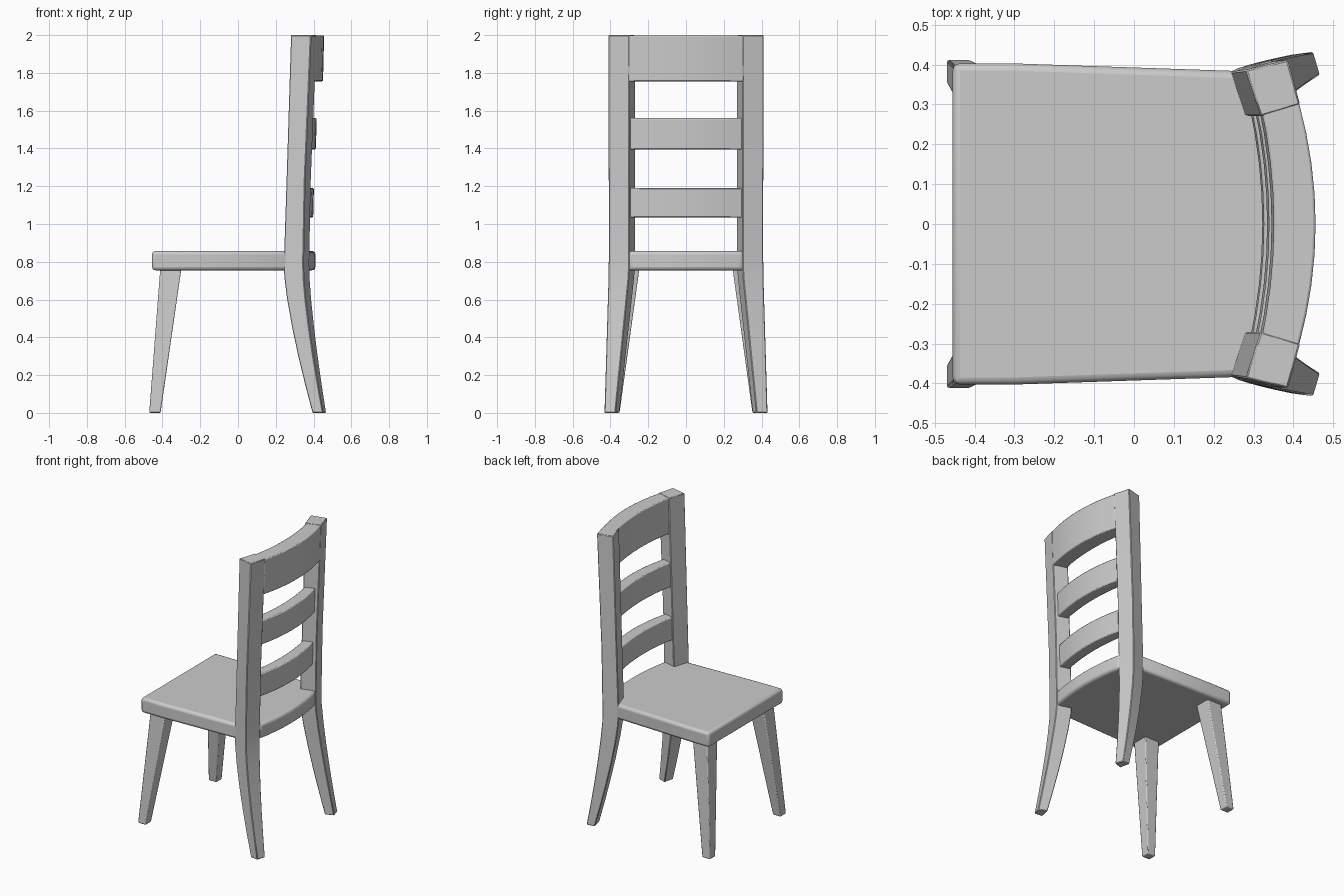
import bpy, bmesh

if "Cube" in bpy.data.objects:
    bpy.data.objects.remove(bpy.data.objects["Cube"])

def finish(name, bm, bevel=0.0, segs=2):
    bmesh.ops.recalc_face_normals(bm, faces=bm.faces)
    me = bpy.data.meshes.new(name)
    bm.to_mesh(me)
    bm.free()
    ob = bpy.data.objects.new(name, me)
    bpy.context.collection.objects.link(ob)
    if bevel:
        m = ob.modifiers.new("bevel", 'BEVEL')
        m.width, m.segments = bevel, segs
        m.limit_method, m.angle_limit = 'ANGLE', 0.7
    bpy.ops.object.select_all(action='DESELECT')
    ob.select_set(True)
    bpy.context.view_layer.objects.active = ob
    bpy.ops.object.shade_smooth_by_angle(angle=0.6)
    return ob

def loft(name, rings, bevel=0.0, segs=2):
    """Skin closed rings of equal length and cap both ends."""
    bm = bmesh.new()
    loops = [[bm.verts.new(p) for p in r] for r in rings]
    n = len(loops[0])
    for a, b in zip(loops, loops[1:]):
        for i in range(n):
            j = (i + 1) % n
            bm.faces.new((a[i], a[j], b[j], b[i]))
    bm.faces.new(loops[0])
    bm.faces.new(loops[-1])
    return finish(name, bm, bevel, segs)

# Seat: tapered slab with a curved back edge
back = [(0.41 - 0.35 * y * y, y) for y in (0.3, 0.23, 0.15, 0.08, 0, -0.08, -0.15, -0.23, -0.3)]
outline = [(-0.455, -0.403), (-0.3, -0.403), (0.26, -0.384)] + back[::-1] + \
          [(0.26, 0.384), (-0.3, 0.403), (-0.455, 0.403)]
loft("seat", [[(x, y, z) for x, y in outline] for z in (0.755, 0.857)], 0.018, 3)

# Back posts: turned square section, curved below the seat, leaning above
foot = [(0.394, 0.425), (0.41, 0.352), (0.467, 0.374), (0.45, 0.432)]
knee = [(0.242, 0.382), (0.279, 0.27), (0.378, 0.30), (0.346, 0.41)]
mid = [(0.256, 0.384), (0.293, 0.27), (0.386, 0.30), (0.354, 0.41)]
top = [(0.28, 0.387), (0.318, 0.27), (0.417, 0.30), (0.386, 0.412)]

def post_section(z):
    if z < 0.75:
        t = (1 - z / 0.75)
        return [(k[0] + (f[0] - k[0]) * t ** 1.35, k[1] + (f[1] - k[1]) * t)
                for k, f in zip(knee, foot)]
    return {0.8: knee, 1.23: mid, 2.0: top}[z]

for side, label in ((1, "left"), (-1, "right")):
    loft("back_post_" + label,
         [[(x, y * side, z) for x, y in post_section(z)]
          for z in (0, 0.15, 0.3, 0.45, 0.6, 0.72, 0.8, 1.23, 2.0)], 0.004, 1)
    # Front leg: tapered and splayed outwards
    rings = []
    for cx, cy, h, z in ((-0.44, 0.382, 0.03, 0), (-0.355, 0.302, 0.056, 0.77)):
        rings.append([(cx + sx * h, (cy + sy * h) * side, z)
                      for sx, sy in ((-1, -1), (1, -1), (1, 1), (-1, 1))])
    loft("front_leg_" + label, rings, 0.006, 2)

# Curved slats and top rail between the posts
ys = [0.305 * i / 4 for i in range(-4, 5)]
for name, z0, z1, front, rear, lean in (
        ("lower_slat", 1.035, 1.19, 0.322, 0.398, 0.004),
        ("middle_slat", 1.395, 1.56, 0.334, 0.412, 0.005),
        ("top_rail", 1.755, 1.998, 0.345, 0.45, 0.006)):
    rings = []
    for y in ys:
        f, r = front - 0.37 * y * y, rear - 0.45 * y * y
        rings.append([(f, y, z0), (r, y, z0), (r + lean, y, z1), (f + lean, y, z1)])
    loft(name, rings, 0.006, 2)
